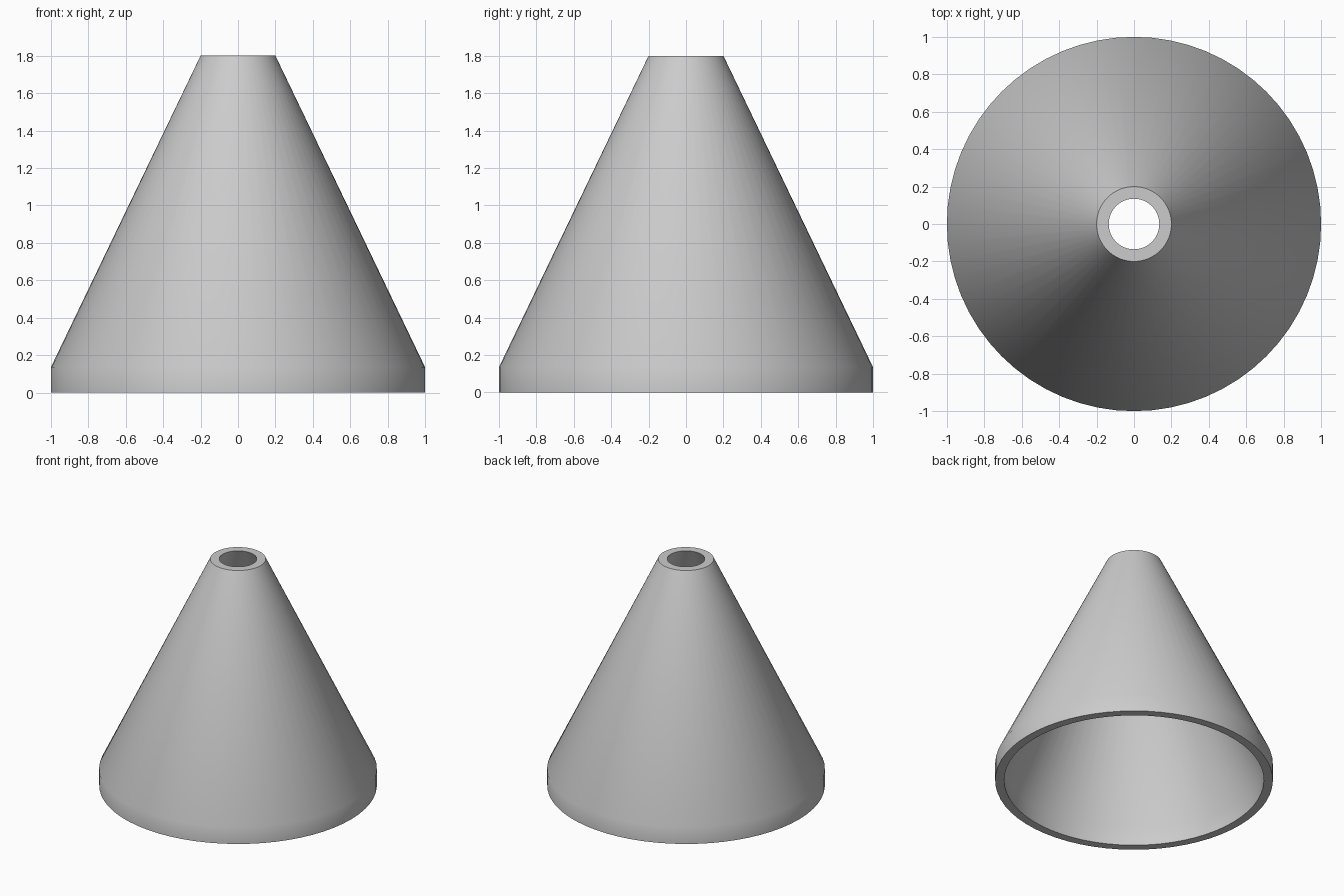
import bpy
import bmesh
import math

cube = bpy.data.objects.get("Cube")
if cube:
    bpy.data.objects.remove(cube, do_unlink=True)

SEGMENTS = 64
HEIGHT, RIM_HEIGHT = 1.8, 0.135
BASE_RADIUS, TOP_RADIUS, WALL = 1.0, 0.2, 0.065

# Plain grey material
grey = bpy.data.materials.new("plain_grey")
grey.use_nodes = True
colour = (0.6, 0.6, 0.6, 1)
grey.diffuse_color = colour
grey.node_tree.nodes["Principled BSDF"].inputs["Base Color"].default_value = colour

# Closed wall profile: up the outside, down the inside
outer = [(BASE_RADIUS, 0), (BASE_RADIUS, RIM_HEIGHT), (TOP_RADIUS, HEIGHT)]
inner = [(r - WALL, z) for r, z in reversed(outer)]
profile = outer + inner

# Revolve the profile into a hollow open cone
bm = bmesh.new()
rings = []
for r, z in profile:
    angles = [2 * math.pi * i / SEGMENTS for i in range(SEGMENTS)]
    rings.append([bm.verts.new((r * math.cos(a), r * math.sin(a), z)) for a in angles])
for k, low in enumerate(rings):
    high = rings[(k + 1) % len(rings)]
    for i in range(SEGMENTS):
        j = (i + 1) % SEGMENTS
        bm.faces.new((low[i], low[j], high[j], high[i]))
bmesh.ops.recalc_face_normals(bm, faces=bm.faces)

mesh = bpy.data.meshes.new("hollow_cone")
bm.to_mesh(mesh)
bm.free()
mesh.materials.append(grey)
cone = bpy.data.objects.new("hollow_cone", mesh)
bpy.context.collection.objects.link(cone)

# Smooth sides with crisp rims
bpy.ops.object.select_all(action="DESELECT")
cone.select_set(True)
bpy.context.view_layer.objects.active = cone
bpy.ops.object.shade_smooth_by_angle(angle=math.radians(30))
